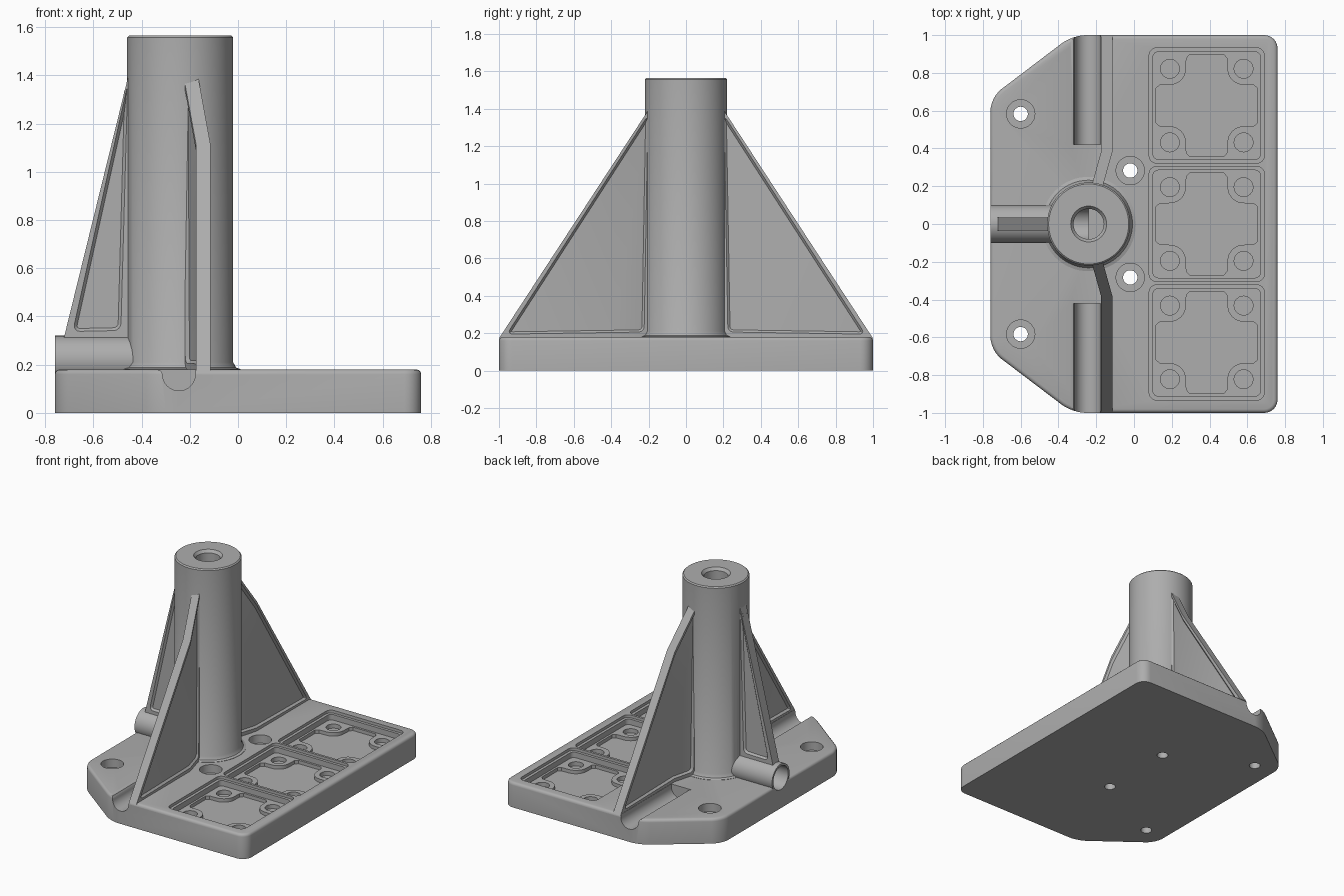
import bpy, bmesh
from math import sin, cos, pi, radians
from mathutils import Matrix, Vector

cube = bpy.data.objects.get("Cube")
if cube:
    bpy.data.objects.remove(cube, do_unlink=True)

grey = bpy.data.materials.new("cast_grey")
grey.use_nodes = True
tone = (0.42, 0.42, 0.42, 1)
grey.diffuse_color = tone
grey.node_tree.nodes["Principled BSDF"].inputs["Base Color"].default_value = tone

TOP = 0.18       # top of the base plate
POST_X = -0.24   # axis of the post


def finish(name, bm, smooth=True):
    bmesh.ops.recalc_face_normals(bm, faces=bm.faces)
    mesh = bpy.data.meshes.new(name)
    bm.to_mesh(mesh)
    bm.free()
    ob = bpy.data.objects.new(name, mesh)
    bpy.context.collection.objects.link(ob)
    mesh.materials.append(grey)
    return ob


def activate(ob):
    bpy.ops.object.select_all(action='DESELECT')
    ob.select_set(True)
    bpy.context.view_layer.objects.active = ob


def prism(bm, pts, z0, z1, round_by=0, mat=Matrix()):
    """Extrude an outline upward, optionally rounding its upright edges."""
    part = bmesh.new()
    face = part.faces.new([part.verts.new((x, y, z0)) for x, y in pts])
    ext = bmesh.ops.extrude_face_region(part, geom=[face])
    for v in ext["geom"]:
        if isinstance(v, bmesh.types.BMVert):
            v.co.z = z1
    bmesh.ops.recalc_face_normals(part, faces=part.faces)
    if round_by:
        upright = [e for e in part.edges
                   if abs(e.verts[0].co.z - e.verts[1].co.z) > 0.001]
        bmesh.ops.bevel(part, geom=upright, offset=round_by, segments=6,
                        profile=0.5, affect='EDGES')
    part.transform(mat)
    bmesh.ops.recalc_face_normals(part, faces=part.faces)
    temp = bpy.data.meshes.new("temp")
    part.to_mesh(temp)
    part.free()
    bm.from_mesh(temp)
    bpy.data.meshes.remove(temp)


def disc(x, y, r, n=32):
    return [(x + r * cos(2 * pi * i / n), y + r * sin(2 * pi * i / n)) for i in range(n)]


def square(x, y, h):
    return [(x - h, y - h), (x + h, y - h), (x + h, y + h), (x - h, y + h)]


def cut(targets, cutter):
    for ob in targets:
        activate(ob)
        mod = ob.modifiers.new("cut", 'BOOLEAN')
        mod.operation, mod.solver, mod.object = 'DIFFERENCE', 'EXACT', cutter
        bpy.ops.object.modifier_apply(modifier=mod.name)
    bpy.data.objects.remove(cutter, do_unlink=True)


# Base plate with clipped, rounded corners and a softened top edge
bm = bmesh.new()
outline = [(0.76, -1), (0.76, 1), (-0.325, 1), (-0.76, 0.67), (-0.76, -0.67), (-0.325, -1)]
prism(bm, outline, 0, TOP, 0.07)
rim = [e for e in bm.edges if all(v.co.z > TOP - 0.001 for v in e.verts)]
bmesh.ops.bevel(bm, geom=rim, offset=0.02, segments=3, profile=0.5, affect='EDGES')
base = finish("base_plate", bm)

# Three stepped trays with corner bosses
trays = [(0.385, y) for y in (-0.627, 0.0, 0.627)]
for half, floor, radius in ((0.305, 0.16, 0.04), (0.285, 0.12, 0.03)):
    bm = bmesh.new()
    for x, y in trays:
        prism(bm, square(x, y, half), floor, 0.3, radius)
    cut([base], finish("tray_cutter", bm))

corner = [(-0.27, 0.09), (-0.25, 0.108)]
for i in range(9):
    a = radians(-90 + i * 90 / 8)
    corner.append((-0.195 + 0.085 * cos(a), 0.195 + 0.085 * sin(a)))
corner += [(-0.108, 0.25), (-0.09, 0.27)]
recess = []
for k in range(4):
    turn = Matrix.Rotation(-k * pi / 2, 2)
    recess += [tuple(turn @ Vector(p)) for p in corner]
bm = bmesh.new()
for x, y in trays:
    prism(bm, [(x + p, y + q) for p, q in recess], 0.095, 0.3)
cut([base], finish("recess_cutter", bm))

bm = bmesh.new()
for x, y in trays:
    for sx in (-1, 1):
        for sy in (-1, 1):
            prism(bm, disc(x + sx * 0.195, y + sy * 0.195, 0.05, 24), 0.09, 0.3)
cut([base], finish("boss_hole_cutter", bm))

# Counterbored bolt holes
for r, z0 in ((0.075, 0.12), (0.038, -0.1)):
    bm = bmesh.new()
    for x, y in ((-0.6, 0.583), (-0.02, 0.283)):
        for s in (-1, 1):
            prism(bm, disc(x, s * y, r), z0, 0.4)
    cut([base], finish("bolt_cutter", bm))

# Round-bottomed drain channels beside the side ribs
profile = [(-0.345, 0.25), (-0.338, 0.181), (-0.32, 0.174)]
for i in range(17):
    a = pi + pi * i / 16
    profile.append((-0.245 + 0.068 * cos(a), 0.16 + 0.068 * sin(a)))
profile.append((-0.177, 0.25))
bm = bmesh.new()
for s in (-1, 1):
    lay = Matrix(((1, 0, 0, 0), (0, 0, s, 0), (0, 1, 0, 0), (0, 0, 0, 1)))
    prism(bm, profile, 0.42, 1.1, 0, lay)
cut([base], finish("channel_cutter", bm))

# Hollow post with a small cove at its foot
lathe = [(0, 0.1), (0.25, 0.1), (0.25, TOP + 0.002), (0.232, 0.188), (0.22, 0.21), (0.22, 1.557),
         (0.212, 1.565), (0.095, 1.565), (0.08, 1.545), (0.08, 0.25), (0, 0.25)]
bm = bmesh.new()
vs = [bm.verts.new((r, 0, z)) for r, z in lathe]
es = [bm.edges.new(pair) for pair in zip(vs, vs[1:])]
bmesh.ops.spin(bm, geom=vs + es, cent=(0, 0, 0), axis=(0, 0, 1), angle=2 * pi, steps=64)
bmesh.ops.remove_doubles(bm, verts=bm.verts, dist=0.0001)
bm.transform(Matrix.Translation((POST_X, 0, 0)))
post = finish("post", bm)

# Side port with a bore that meets the post
along_x = Matrix(((0, 0, 1, 0), (1, 0, 0, 0), (0, 1, 0, 0), (0, 0, 0, 1)))
bm = bmesh.new()
prism(bm, disc(0, 0.22, 0.1, 48), -0.76, -0.4, 0, along_x)
port = finish("side_port", bm)
bm = bmesh.new()
prism(bm, disc(0, 0.22, 0.085, 48), -0.9, POST_X, 0, along_x)
cut([base, port, post], finish("bore_cutter", bm))


def rib(name, inner, outer, foot, apex, thick, bend):
    """Triangular web with a recessed, round-cornered panel on both sides."""
    bm = bmesh.new()
    across = Matrix(((0, 0, 1, 0), (1, 0, 0, 0), (0, 1, 0, 0), (0, 0, 0, 1)))
    prism(bm, [(inner, foot), (outer, foot), (inner, apex)], -thick / 2, thick / 2, 0, across)
    for s in (-1, 1):
        def panel():
            return max((f for f in bm.faces if f.normal.x * s > 0.9), key=lambda f: f.calc_area())
        bm.normal_update()
        bmesh.ops.inset_region(bm, faces=[panel()], thickness=0.048)
        bm.normal_update()
        bmesh.ops.bevel(bm, geom=list(panel().verts), offset=0.03, segments=4,
                        profile=0.5, affect='VERTICES')
        bm.normal_update()
        bmesh.ops.inset_region(bm, faces=[panel()], thickness=0.012, depth=-0.014)
    # Kink the inner end toward the post
    if bend:
        geom = bm.verts[:] + bm.edges[:] + bm.faces[:]
        bmesh.ops.bisect_plane(bm, geom=geom, plane_co=(0, 0.38, 0), plane_no=(0, 1, 0))
        for v in bm.verts:
            v.co.x -= max(0, 0.38 - v.co.y) * bend
    return finish(name, bm)


side = rib("side_ribs", 0.19, 1.0, 0.172, 1.41, 0.06, 0.28)
side.data.transform(Matrix.Translation((-0.145, 0, 0)))
side.modifiers.new("mirror", 'MIRROR').use_axis = (False, True, False)

rear = rib("port_rib", 0.212, 0.483, 0.308, 1.41, 0.07, 0)
rear.data.transform(Matrix.Translation((POST_X, 0, 0)) @ Matrix.Rotation(pi / 2, 4, 'Z'))

# Smooth curved faces, keep real edges crisp
for ob in (base, post, port, side, rear):
    activate(ob)
    bpy.ops.object.shade_smooth_by_angle(angle=radians(32))
